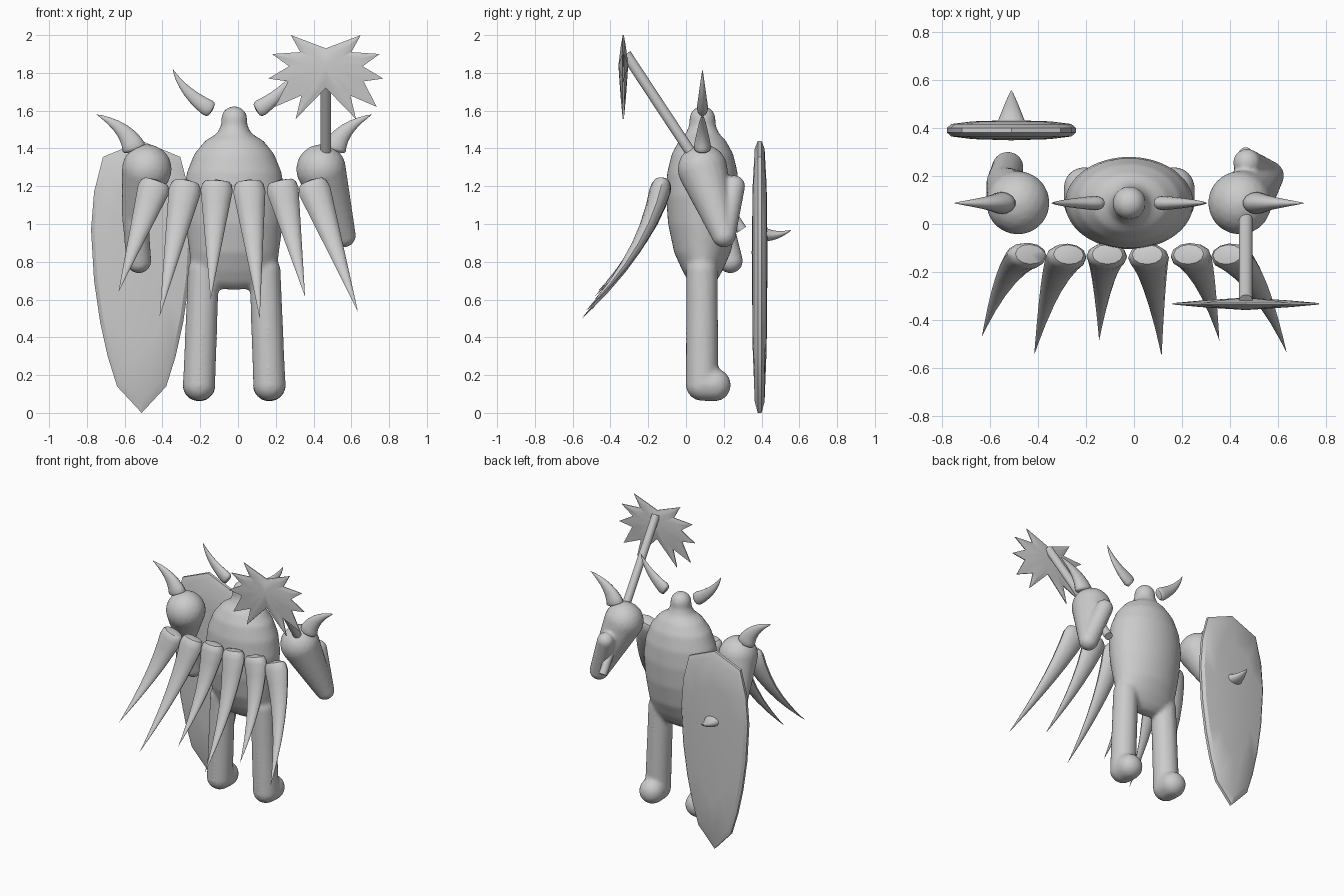
import bpy, bmesh, math
from mathutils import Vector, Matrix

if "Cube" in bpy.data.objects:
    bpy.data.objects.remove(bpy.data.objects["Cube"])

MID = -0.02      # body's mirror line in x
DEEP = 0.087     # body centre in y

grey = bpy.data.materials.new("light_grey")
grey.use_nodes = True
grey.diffuse_color = (0.6, 0.6, 0.6, 1)
grey.node_tree.nodes["Principled BSDF"].inputs["Base Color"].default_value = (0.6, 0.6, 0.6, 1)


def finish(bm, name, angle=40):
    bmesh.ops.recalc_face_normals(bm, faces=bm.faces)
    mesh = bpy.data.meshes.new(name)
    bm.to_mesh(mesh)
    bm.free()
    mesh.materials.append(grey)
    obj = bpy.data.objects.new(name, mesh)
    bpy.context.collection.objects.link(obj)
    bpy.ops.object.select_all(action='DESELECT')
    obj.select_set(True)
    bpy.context.view_layer.objects.active = obj
    bpy.ops.object.shade_smooth_by_angle(angle=math.radians(angle))
    return obj


def blend(obj, voxel=0.014, rounds=4):
    """Fuse overlapping volumes into one soft skin."""
    remesh = obj.modifiers.new("fuse", 'REMESH')
    remesh.mode = 'VOXEL'
    remesh.voxel_size = voxel
    remesh.use_smooth_shade = True
    soft = obj.modifiers.new("soften", 'SMOOTH')
    soft.factor = 0.5
    soft.iterations = rounds


def loft(bm, rings):
    """Skin a list of vertex rings; a one-vertex ring is a pole."""
    for a, b in zip(rings, rings[1:]):
        n = max(len(a), len(b))
        for i in range(n):
            j = (i + 1) % n
            if len(a) == 1:
                bm.faces.new((a[0], b[i], b[j]))
            elif len(b) == 1:
                bm.faces.new((a[i], b[0], a[j]))
            else:
                bm.faces.new((a[i], b[i], b[j], a[j]))


def limb(bm, joints, steps=14):
    """Chain of balls along joints given as (x, y, z, radius)."""
    for a, b in zip(joints, joints[1:]):
        for i in range(steps + 1):
            x, y, z, r = Vector(a).lerp(Vector(b), i / steps)
            bmesh.ops.create_icosphere(bm, subdivisions=3, radius=r,
                                       matrix=Matrix.Translation((x, y, z)))


def horn(name, base, ctrl, tip, axis, wide, thick, power=0.85, sides=14):
    """Curved spike; wide is the radius along axis, thick across it."""
    p0, p1, p2, axis = map(Vector, (base, ctrl, tip, axis))
    profile = [(0, 0), (0.015, 0.75), (0.04, 0.92), (0.09, 1)]
    profile += [(t, ((1 - t) / 0.91) ** power) for t in (0.2, 0.35, 0.5, 0.65, 0.8, 0.92, 1)]
    bm = bmesh.new()
    rings = []
    for t, r in profile:
        c = p0 * (1 - t) ** 2 + p1 * 2 * t * (1 - t) + p2 * t * t
        d = ((p1 - p0) * (1 - t) + (p2 - p1) * t).normalized()
        u = (axis - d * axis.dot(d)).normalized()
        v = d.cross(u)
        n = sides if r > 0 else 1
        turns = [2 * math.pi * i / n for i in range(n)]
        rings.append([bm.verts.new(c + u * math.cos(a) * r * wide + v * math.sin(a) * r * thick)
                      for a in turns])
    loft(bm, rings)
    return finish(bm, name)


def plate(name, outline, centre, layers, angle):
    """Lens-shaped plate in xz; layers are (scale, half thickness) from the rim inwards."""
    cx, cy, cz = centre
    layers = [(s, -h) for s, h in reversed(layers)] + layers
    bm = bmesh.new()
    rings = []
    for s, y in layers:
        pts = outline if s > 0 else [(0, cz)]
        rings.append([bm.verts.new((cx + x * s, cy + y, cz + (z - cz) * s)) for x, z in pts])
    loft(bm, rings)
    return finish(bm, name, angle)


def mirrored(half):
    """Close a half outline whose first and last points are on the middle line."""
    return half + [(-x, z) for x, z in reversed(half[1:-1])]


# Torso, head nub and legs in one skin
bm = bmesh.new()
torso = [(.66, .10, .04), (.69, .19, .07), (.75, .225, .105), (.85, .237, .15), (1.0, .257, .182),
         (1.15, .268, .193), (1.27, .252, .187), (1.37, .212, .163), (1.44, .155, .125),
         (1.48, .09, .088), (1.53, .067, .067)]
rings = [[bm.verts.new((MID, DEEP, .65))]]
for z, a, b in torso:
    rings.append([bm.verts.new((MID + a * math.cos(k * math.pi / 20),
                                DEEP + b * math.sin(k * math.pi / 20), z)) for k in range(40)])
rings.append([bm.verts.new((MID, DEEP, 1.58))])
loft(bm, rings)
bmesh.ops.recalc_face_normals(bm, faces=bm.faces)
limb(bm, [(MID, DEEP, 1.48, .07), (MID, DEEP, 1.555, .07)])
for s in (-1, 1):
    limb(bm, [(MID + s * .163, .085, .75, .084), (MID + s * .186, .085, .15, .087),
              (MID + s * .186, .15, .148, .088)], 20)
blend(finish(bm, "body_and_legs"))

# Arms: the left one folds back up to hold the staff, the right one hangs
arms = {
    "left_arm": [(.44, .088, 1.29, .132), (.56, .20, .94, .064), (.47, .255, 1.2, .058)],
    "right_arm": [(-.483, .088, 1.29, .132), (-.545, .17, 1.05, .07), (-.525, .235, .805, .066)],
}
for name, joints in arms.items():
    bm = bmesh.new()
    limb(bm, joints, 20)
    blend(finish(bm, name), 0.01, 3)

# Head and shoulder horns
for s, side in ((-1, "right"), (1, "left")):
    horn(side + "_head_horn", (MID + s * .115, DEEP, 1.60), (MID + s * .27, DEEP, 1.69),
         (MID + s * .325, DEEP, 1.82), (0, 1, 0), .03, .046)
    horn(side + "_shoulder_horn", (MID + s * .525, DEEP, 1.385), (MID + s * .56, DEEP, 1.51),
         (MID + s * .73, DEEP, 1.58), (0, 1, 0), .046, .064)

# Row of hanging spikes across the chest: top x, then tip
spikes = [(-.43, -.633, -.47, .64), (-.27, -.415, -.545, .51), (-.11, -.145, -.485, .60),
          (.055, .115, -.55, .50), (.225, .355, -.485, .615), (.385, .635, -.535, .535)]
for i, (top, x, y, z) in enumerate(spikes):
    start, tip = Vector((top, -.125, 1.235)), Vector((x, y, z))
    horn(f"chest_spike_{i + 1}", start, (start + tip) / 2 + Vector((0, .14, 0)), tip,
         (1, 0, 0), .085, .055, 1.0, 12)

# Shield with a spike on its outer face
rim = mirrored([(0, 1.44), (.205, 1.355), (.252, 1.17), (.268, .97), (.252, .7), (.22, .48),
                (.18, .3), (.13, .14), (0, 0)])
plate("shield", rim, (-.51, .39, .85), [(1, .01), (.93, .026), (.6, .037), (0, .042)], 30)
horn("shield_spike", (-.51, .41, .945), (-.51, .48, .93), (-.51, .557, .968),
     (1, 0, 0), .058, .036)

# Staff with a leafy fan at its top
low, high = Vector((.465, .295, .97)), Vector((.465, -.318, 1.9))
bm = bmesh.new()
aim = (high - low).to_track_quat('Z', 'Y').to_matrix().to_4x4()
bmesh.ops.create_cone(bm, cap_ends=True, segments=20, radius1=.028, radius2=.028,
                      depth=(high - low).length, matrix=Matrix.Translation((low + high) / 2) @ aim)
finish(bm, "staff")
leaves = mirrored([(0, 1.93), (.185, 2.0), (.135, 1.91), (.285, 1.9), (.195, 1.835), (.305, 1.77),
                   (.2, 1.755), (.27, 1.62), (.13, 1.68), (.16, 1.555), (0, 1.72)])
plate("staff_fan", leaves, (.465, -.332, 1.84), [(1, .003), (.6, .014), (0, .026)], 30)
